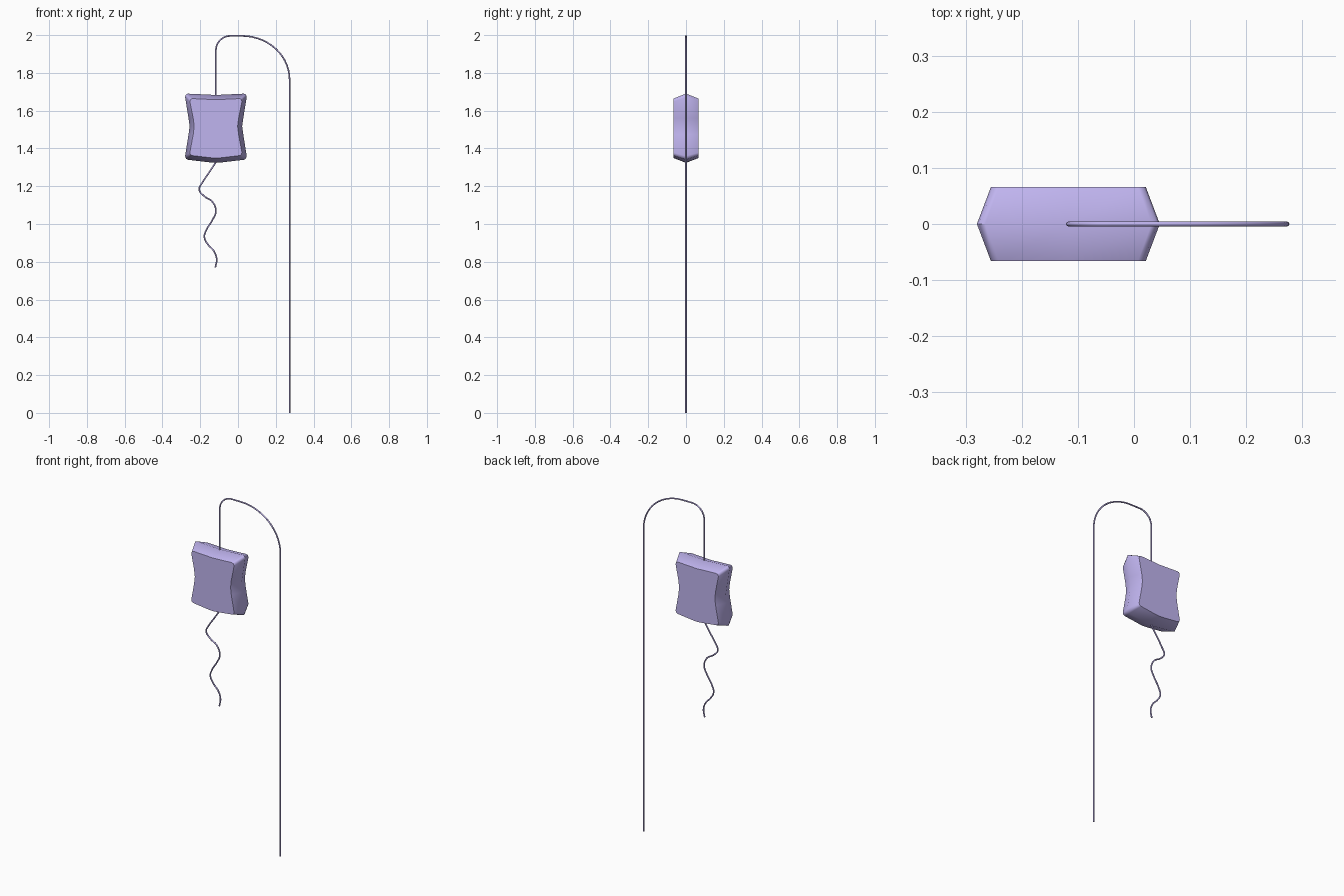
import bpy, bmesh, math

if "Cube" in bpy.data.objects:
    bpy.data.objects.remove(bpy.data.objects["Cube"])

mat = bpy.data.materials.new("violet")
mat.diffuse_color = (0.53, 0.46, 0.87, 1)
mat.use_nodes = True
mat.node_tree.nodes["Principled BSDF"].inputs["Base Color"].default_value = mat.diffuse_color


def finish(ob, angle):
    ob.data.materials.append(mat)
    bpy.ops.object.select_all(action='DESELECT')
    ob.select_set(True)
    bpy.context.view_layer.objects.active = ob
    if ob.type == 'CURVE':
        bpy.ops.object.convert(target='MESH')
    bpy.ops.object.shade_smooth_by_angle(angle=math.radians(angle))


def wire(name, pts, smooth):
    cu = bpy.data.curves.new(name, 'CURVE')
    cu.dimensions = '3D'
    cu.bevel_depth = 0.0042
    cu.bevel_resolution = 2
    cu.use_fill_caps = True
    cu.resolution_u = 6
    if smooth:
        sp = cu.splines.new('BEZIER')
        sp.bezier_points.add(len(pts) - 1)
        for b, (x, z) in zip(sp.bezier_points, pts):
            b.co = (x, 0, z)
            b.handle_left_type = b.handle_right_type = 'AUTO'
    else:
        sp = cu.splines.new('POLY')
        sp.points.add(len(pts) - 1)
        for p, (x, z) in zip(sp.points, pts):
            p.co = (x, 0, z, 1)
    ob = bpy.data.objects.new(name, cu)
    bpy.context.collection.objects.link(ob)
    finish(ob, 60)


def arc(cx, cz, rx, rz, a0, a1, n=14):
    return [(cx + rx * math.cos(math.radians(a0 + (a1 - a0) * i / n)),
             cz + rz * math.sin(math.radians(a0 + (a1 - a0) * i / n))) for i in range(n + 1)]


# Pole with its hooked top, running down into the bag
CX = -0.117
path = [(0.273, 0)] + arc(0.02, 1.765, 0.253, 0.231, 0, 90)
path += arc(-0.04, 1.92, 0.077, 0.076, 90, 180, 10) + [(CX, 1.66)]
wire("pole_and_hook", path, False)

# Wavy drip tube below the bag
wire("drip_tube", [(-0.112, 1.335), (-0.15, 1.277), (-0.187, 1.222), (-0.205, 1.182), (-0.178, 1.147),
                   (-0.135, 1.117), (-0.117, 1.067), (-0.135, 1.022), (-0.168, 0.967),
                   (-0.178, 0.93), (-0.158, 0.89), (-0.128, 0.857), (-0.113, 0.815),
                   (-0.12, 0.77)], True)

# Bag: right half of the outline (offset from CX, height), mirrored, in three layers
rim = [(0, 1.683), (0.148, 1.69), (0.159, 1.686), (0.163, 1.672), (0.145, 1.56), (0.139, 1.517),
       (0.145, 1.474), (0.163, 1.36), (0.159, 1.346), (0.148, 1.34), (0.03, 1.326), (0, 1.324)]
face = [(0, 1.658), (0.124, 1.664), (0.134, 1.66), (0.138, 1.648), (0.12, 1.56), (0.115, 1.517),
        (0.12, 1.474), (0.138, 1.378), (0.134, 1.366), (0.124, 1.362), (0.03, 1.351), (0, 1.349)]
bm = bmesh.new()
rings = []
for half, y in ((face, -0.066), (rim, 0), (face, 0.066)):
    loop = half + [(-x, z) for x, z in half[-2:0:-1]]
    rings.append([bm.verts.new((CX + x, y, z)) for x, z in loop])
n = len(rings[0])
for a, b in zip(rings, rings[1:]):
    for i in range(n):
        j = (i + 1) % n
        bm.faces.new((a[i], a[j], b[j], b[i]))
bm.faces.new(rings[0])
bm.faces.new(rings[-1])
bmesh.ops.recalc_face_normals(bm, faces=bm.faces)
me = bpy.data.meshes.new("bag")
bm.to_mesh(me)
bm.free()
bag = bpy.data.objects.new("bag", me)
bpy.context.collection.objects.link(bag)
finish(bag, 50)
